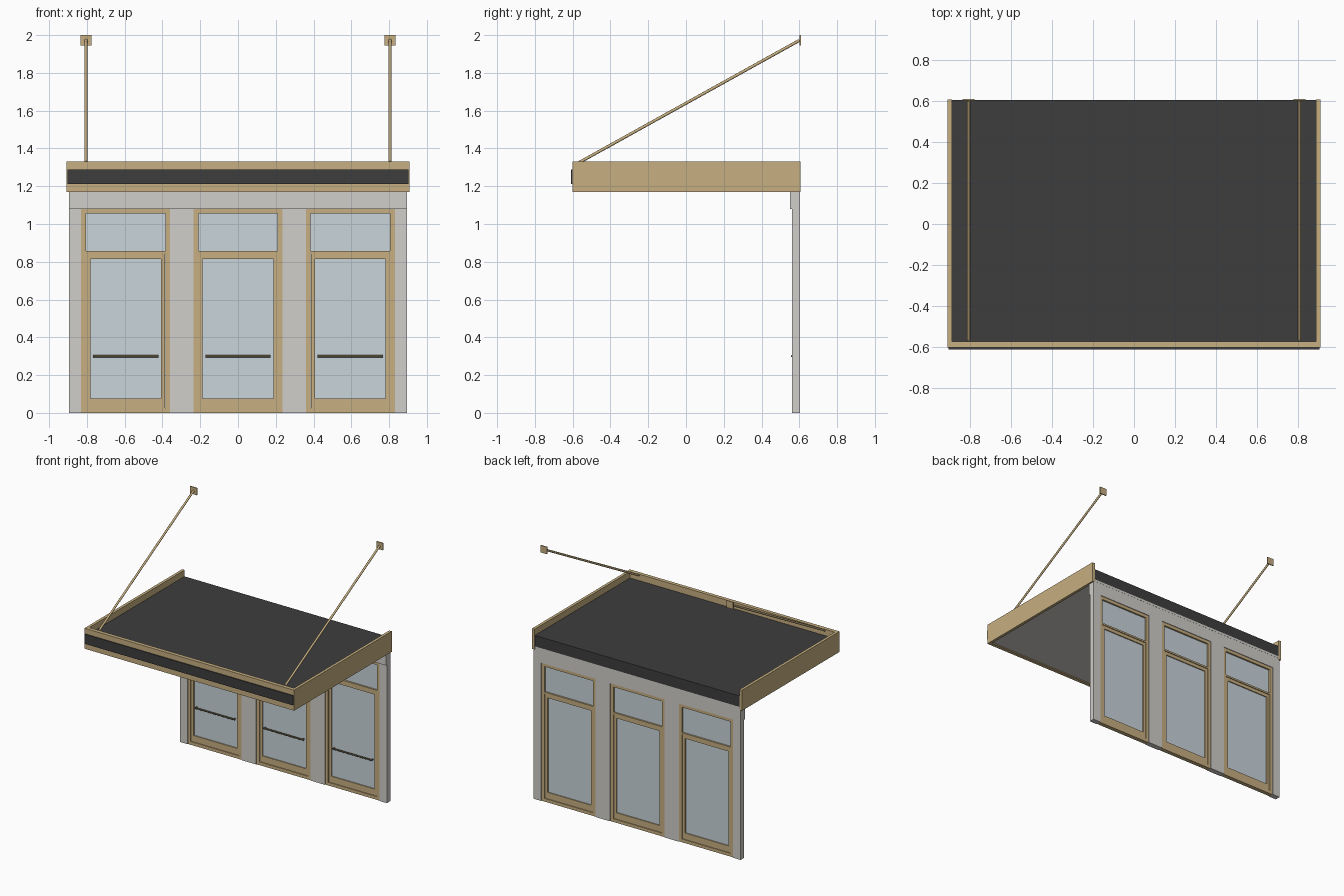
import bpy, bmesh
from mathutils import Vector

if "Cube" in bpy.data.objects:
    bpy.data.objects.remove(bpy.data.objects["Cube"])


def material(name, r, g, b):
    m = bpy.data.materials.new(name)
    m.diffuse_color = (r, g, b, 1)
    m.use_nodes = True
    m.node_tree.nodes["Principled BSDF"].inputs["Base Color"].default_value = m.diffuse_color
    return m


TAN = material("tan_metal", 0.57, 0.43, 0.22)
DARK = material("dark_roofing", 0.048, 0.048, 0.048)
GLASS = material("pale_glass", 0.58, 0.66, 0.71)
WALL = material("plaster", 0.63, 0.62, 0.59)
BRONZE = material("bronze", 0.17, 0.13, 0.07)


def finish(name, bm, mat):
    me = bpy.data.meshes.new(name)
    bm.to_mesh(me)
    bm.free()
    me.materials.append(mat)
    ob = bpy.data.objects.new(name, me)
    bpy.context.collection.objects.link(ob)
    return ob


def boxes(name, mat, *ranges):
    """One object from boxes given as (x0, x1, y0, y1, z0, z1)."""
    bm = bmesh.new()
    for x0, x1, y0, y1, z0, z1 in ranges:
        vs = bmesh.ops.create_cube(bm, size=1)["verts"]
        for v in vs:
            v.co = Vector(((x0 + x1) / 2 + v.co.x * (x1 - x0),
                           (y0 + y1) / 2 + v.co.y * (y1 - y0),
                           (z0 + z1) / 2 + v.co.z * (z1 - z0)))
    return finish(name, bm, mat)


def frame(name, mat, cx, half, z0, z1, side, bottom, top, y0, y1):
    """Rectangular frame: two stiles with rails between them."""
    a, b = cx - half, cx + half
    return boxes(name, mat,
                 (a, a + side, y0, y1, z0, z1), (b - side, b, y0, y1, z0, z1),
                 (a + side, b - side, y0, y1, z0, z0 + bottom),
                 (a + side, b - side, y0, y1, z1 - top, z1))


def rods(name, mat, radius, *ends):
    bm = bmesh.new()
    for p, q in ends:
        p, q = Vector(p), Vector(q)
        vs = bmesh.ops.create_cone(bm, cap_ends=True, segments=12, radius1=radius,
                                   radius2=radius, depth=(q - p).length)["verts"]
        rot = (q - p).to_track_quat('Z', 'Y')
        for v in vs:
            v.co = rot @ v.co + (p + q) / 2
    for f in bm.faces:
        f.smooth = len(f.verts) == 4
    for e in bm.edges:
        e.smooth = all(f.smooth for f in e.link_faces)
    return finish(name, bm, mat)


# wall piers and header
boxes("wall_piers", WALL, *[(a, b, 0.56, 0.603, 0, 1.08) for a, b in
      ((-0.895, -0.83), (-0.36, -0.235), (0.235, 0.36), (0.83, 0.895))])
boxes("wall_header", WALL, (-0.895, 0.895, 0.55, 0.603, 1.08, 1.178))

# three doors, each with a transom light and a push bar
for i, cx in enumerate((-0.595, 0, 0.595)):
    n = f"_{i + 1}"
    frame("door_frame" + n, TAN, cx, 0.235, 0, 1.08, 0.025, 0.025, 0.025, 0.565, 0.598)
    boxes("transom_bar" + n, TAN, (cx - 0.21, cx + 0.21, 0.565, 0.598, 0.842, 0.856))
    frame("door_leaf" + n, TAN, cx, 0.209, 0.026, 0.841, 0.022, 0.05, 0.026, 0.57, 0.593)
    boxes("door_glass" + n, GLASS, (cx - 0.187, cx + 0.187, 0.578, 0.585, 0.076, 0.815))
    boxes("transom_glass" + n, GLASS, (cx - 0.21, cx + 0.21, 0.578, 0.585, 0.856, 1.055))
    rods("push_bar" + n, BRONZE, 0.006,
         ((cx - 0.173, 0.562, 0.3), (cx + 0.173, 0.562, 0.3)),
         *[((cx + s, 0.562, 0.3), (cx + s, 0.579, 0.3)) for s in (-0.165, 0.165)])

# canopy: roof deck, soffit, fascias and dark front band
boxes("roof_deck", DARK, (-0.885, 0.885, -0.575, 0.604, 1.195, 1.28))
boxes("soffit", WALL, (-0.885, 0.885, -0.575, 0.604, 1.178, 1.195))
boxes("side_fascia", TAN, *[(s * 0.896 - 0.011, s * 0.896 + 0.011, -0.59, 0.605, 1.17, 1.33)
                            for s in (-1, 1)])
boxes("front_fascia", TAN, (-0.907, 0.907, -0.602, -0.59, 1.17, 1.33),
      (-0.885, 0.885, -0.59, -0.573, 1.17, 1.33))
boxes("front_band", DARK, (-0.902, 0.902, -0.61, -0.602, 1.213, 1.288))

# hanger rods with wall plates
for side, s in (("left", -1), ("right", 1)):
    x = s * 0.805
    rods("hanger_rod_" + side, TAN, 0.008, ((x, 0.6, 1.972), (x, -0.565, 1.326)))
    boxes("wall_plate_" + side, TAN, (x - 0.029, x + 0.029, 0.6, 0.608, 1.945, 2.0))
